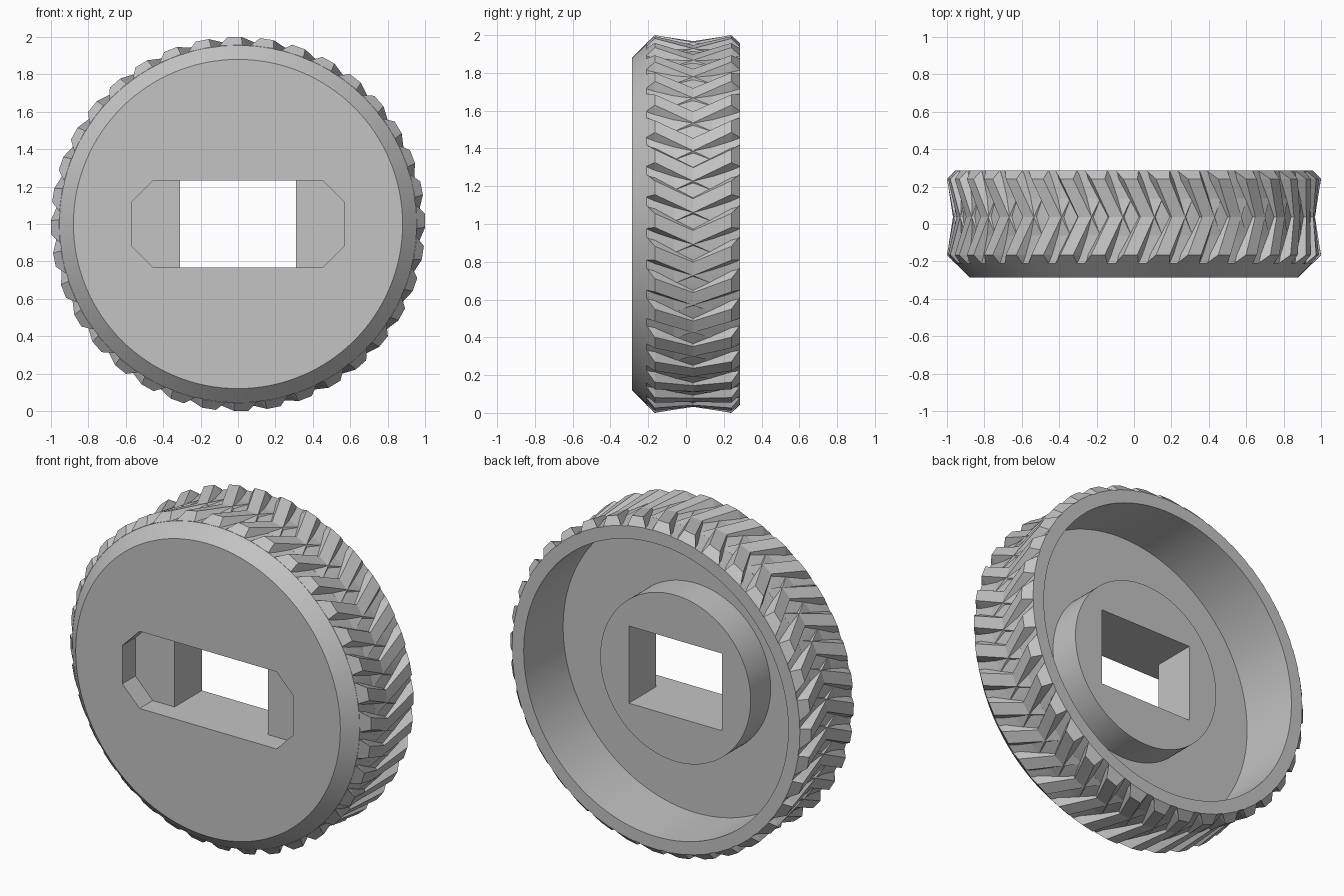
import bpy, bmesh, math

if "Cube" in bpy.data.objects:
    bpy.data.objects.remove(bpy.data.objects["Cube"], do_unlink=True)

GREY = (0.55, 0.55, 0.55, 1.0)
mat = bpy.data.materials.new("plain grey")
mat.use_nodes = True
mat.diffuse_color = GREY
mat.node_tree.nodes["Principled BSDF"].inputs["Base Color"].default_value = GREY

FRONT, BACK = -0.285, 0.285
R_FACE, R_ROOT, R_TIP = 0.88, 0.955, 1.0
TREAD_FRONT = FRONT + R_ROOT - R_FACE      # where the front bevel meets the tread
MID = (TREAD_FRONT + BACK) / 2
POCKET_FLOOR, CAVITY_FLOOR, BOSS_FACE = -0.16, -0.09, 0.10
TEETH = 36


def make_object(name, bm):
    bmesh.ops.recalc_face_normals(bm, faces=bm.faces)
    mesh = bpy.data.meshes.new(name)
    bm.to_mesh(mesh)
    bm.free()
    mesh.materials.append(mat)
    obj = bpy.data.objects.new(name, mesh)
    obj.location.z = 1.0
    bpy.context.collection.objects.link(obj)
    return obj


def bridge(bm, a, b):
    """Join two closed rings of vertices with quads."""
    for i in range(len(a)):
        j = (i + 1) % len(a)
        bm.faces.new((a[i], a[j], b[j], b[i]))


# Wheel body: turned profile with bevelled front, rear cavity and central boss
def make_body():
    profile = [(0, FRONT), (R_FACE, FRONT), (R_ROOT, TREAD_FRONT),
               (R_ROOT, BACK), (R_FACE, BACK), (R_FACE, CAVITY_FLOOR),
               (0.5, CAVITY_FLOOR), (0.5, BOSS_FACE), (0, BOSS_FACE)]
    bm = bmesh.new()
    verts = [bm.verts.new((r, y, 0)) for r, y in profile]
    edges = [bm.edges.new(pair) for pair in zip(verts, verts[1:])]
    bmesh.ops.spin(bm, geom=verts + edges, cent=(0, 0, 0), axis=(0, 1, 0),
                   angle=math.tau, steps=128)
    bmesh.ops.remove_doubles(bm, verts=bm.verts, dist=0.0005)
    return make_object("wheel_body", bm)


# Cutter: eight-sided front pocket continuing into a rectangular through hole
def make_cutter():
    h, c = 0.232, 0.115
    right = [(0.31, h), (0.455, h), (0.57, c), (0.57, -c), (0.455, -h), (0.31, -h)]
    outline = right + [(-x, -z) for x, z in right]
    bm = bmesh.new()
    outer = [bm.verts.new((x, -0.5, z)) for x, z in outline]
    floor = [bm.verts.new((x, POCKET_FLOOR, z)) for x, z in outline]
    bridge(bm, outer, floor)
    bm.faces.new(outer)
    bm.faces.new(floor[:6])
    bm.faces.new(floor[6:])
    hole = [floor[0], floor[5], floor[6], floor[11]]
    end = [bm.verts.new((v.co.x, 0.4, v.co.z)) for v in hole]
    bridge(bm, hole, end)
    bm.faces.new(end)
    cutter = make_object("slot_cutter", bm)
    cutter.hide_render = True
    return cutter


# Tread: straight sloping bars in mirrored pairs that cross at the middle
def add_bar(bm, angle, mirrored):
    depth = R_TIP - R_ROOT
    top_half, flank, base = 0.037, 0.55, 0.94
    twist = 0.115 / (MID - TREAD_FRONT)
    # position across the tread, top radius, half width of top
    stations = [(TREAD_FRONT, R_ROOT + 0.001, top_half + flank * depth),
                (TREAD_FRONT + depth, R_TIP, top_half),
                (MID + 0.1, R_ROOT, top_half)]
    rings = []
    for y, radius, half in stations:
        t = angle + twist * (y - TREAD_FRONT)
        foot = max(half, top_half + flank * (radius - base))
        ring = []
        for r, w in ((base, -foot), (radius, -half), (radius, half), (base, foot)):
            ring.append(bm.verts.new((r * math.sin(t) + w * math.cos(t),
                                      2 * MID - y if mirrored else y,
                                      r * math.cos(t) - w * math.sin(t))))
        rings.append(ring)
    for a, b in zip(rings, rings[1:]):
        bridge(bm, a, b)
    bm.faces.new(rings[0])
    bm.faces.new(rings[-1])


def make_tread(name, mirrored):
    bm = bmesh.new()
    for i in range(TEETH):
        add_bar(bm, -0.04 + i * math.tau / TEETH, mirrored)
    return make_object(name, bm)


body = make_body()
cutter = make_cutter()
cut = body.modifiers.new("slot", 'BOOLEAN')
cut.operation = 'DIFFERENCE'
cut.solver = 'EXACT'
cut.object = cutter
bpy.ops.object.select_all(action='DESELECT')
bpy.context.view_layer.objects.active = body
body.select_set(True)
bpy.ops.object.modifier_apply(modifier=cut.name)
bpy.data.objects.remove(cutter, do_unlink=True)
bpy.ops.object.shade_smooth_by_angle(angle=math.radians(30))

make_tread("front_tread_bars", False)
make_tread("back_tread_bars", True)
